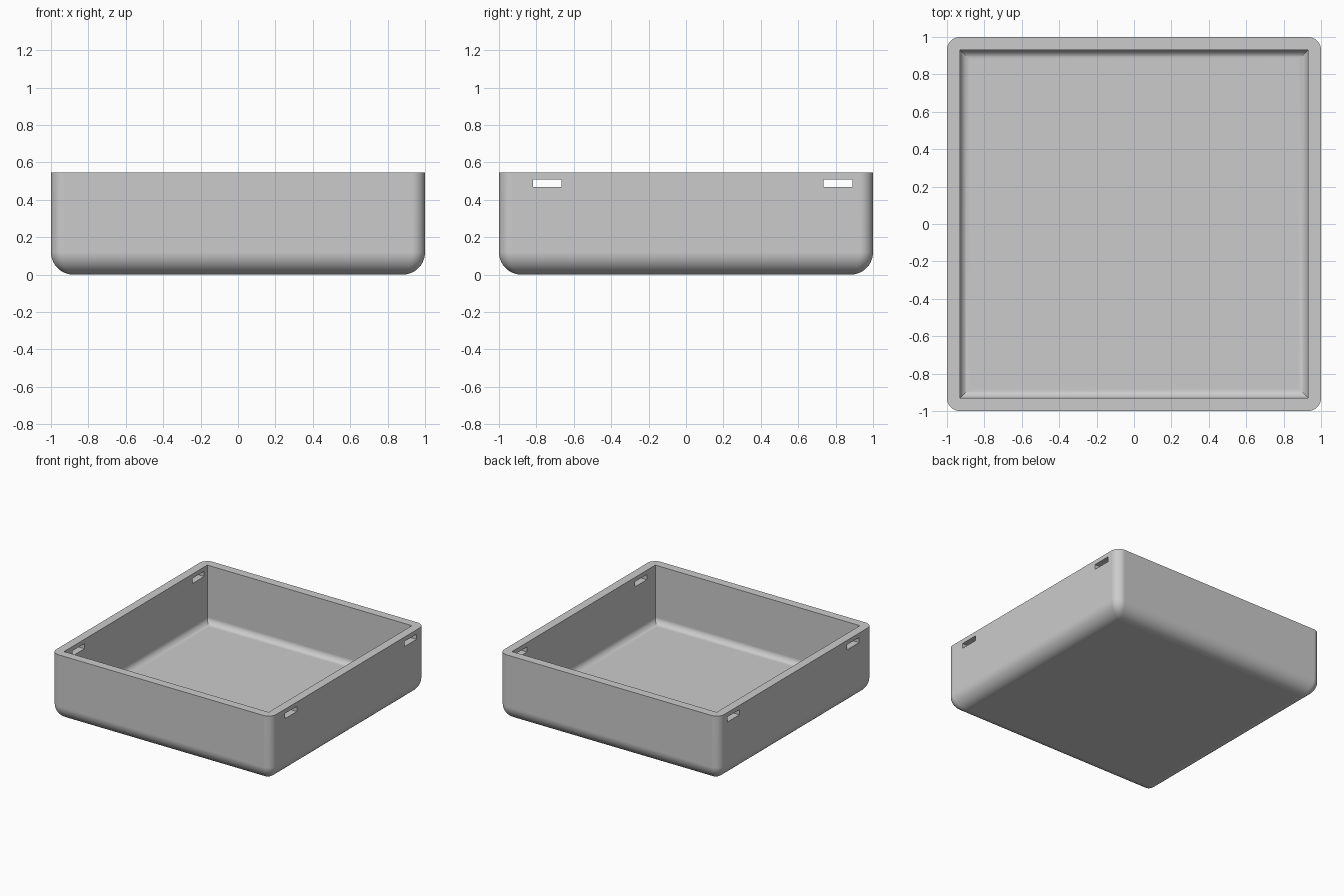
import bpy, bmesh, math
from mathutils import Vector

cube = bpy.data.objects.get("Cube")
if cube:
    bpy.data.objects.remove(cube, do_unlink=True)

WALL = 0.07          # shell thickness
FILLET = 0.05        # inner floor fillet radius
INNER = 0.93         # half width of the cavity
HEIGHT = 0.545
STEPS = 10

grey = bpy.data.materials.new("light grey")
grey.use_nodes = True
grey.diffuse_color = (0.6, 0.6, 0.6, 1)
grey.node_tree.nodes["Principled BSDF"].inputs["Base Color"].default_value = (0.6, 0.6, 0.6, 1)

bm = bmesh.new()


def ring(half, z, tilt, offset):
    """Square loop pushed outward along its normals, which rounds the corners."""
    verts = []
    for sx, sy in ((1, 1), (-1, 1), (-1, -1), (1, -1)):
        for i in range(STEPS + 1):
            f = i / STEPS
            if sx * sy < 0:
                f = 1 - f
            a = Vector((sx * math.cos(tilt), 0, -math.sin(tilt)))
            b = Vector((0, sy * math.cos(tilt), -math.sin(tilt)))
            n = a.lerp(b, f).normalized()
            angle = a.angle(b, 0)
            if angle > 1e-4:
                n = (a * math.sin((1 - f) * angle) + b * math.sin(f * angle)) / math.sin(angle)
            verts.append(bm.verts.new(Vector((sx * half, sy * half, z)) + n * offset))
    return verts


def shell(offset):
    """Rings of one wall surface, from the rim down to the floor."""
    rings = [ring(INNER, HEIGHT, 0, offset)]
    for i in range(STEPS + 1):
        t = math.pi / 2 * i / STEPS
        rings.append(ring(INNER - FILLET * (1 - math.cos(t)),
                          WALL + FILLET * (1 - math.sin(t)), t, offset))
    return rings


# Tray: outer underside up to the rim, then down the cavity
loops = shell(WALL)[::-1] + shell(0)
for low, high in zip(loops, loops[1:]):
    for i in range(len(low)):
        j = (i + 1) % len(low)
        bm.faces.new((low[i], low[j], high[j], high[i]))
bm.faces.new(loops[0][::-1])
bm.faces.new(loops[-1])
bmesh.ops.remove_doubles(bm, verts=bm.verts, dist=1e-5)
bmesh.ops.recalc_face_normals(bm, faces=bm.faces)
mesh = bpy.data.meshes.new("tray")
bm.to_mesh(mesh)
bm.free()
tray = bpy.data.objects.new("tray", mesh)
bpy.context.collection.objects.link(tray)
mesh.materials.append(grey)

bpy.ops.object.select_all(action="DESELECT")

# Strap slots through both side walls
for y in (-0.742, 0.812):
    bpy.ops.mesh.primitive_cube_add(size=1, location=(0, y, 0.488))
    cutter = bpy.context.object
    cutter.name = "slot_cutter"
    cutter.hide_render = True
    cutter.scale = (2.4, 0.154, 0.042)
    cutter.data.materials.append(grey)
    bpy.context.view_layer.update()
    cut = tray.modifiers.new("slot", "BOOLEAN")
    cut.object = cutter
    cut.operation = "DIFFERENCE"
    cut.solver = "EXACT"
    bpy.context.view_layer.objects.active = tray
    bpy.ops.object.modifier_apply(modifier=cut.name)
    bpy.data.objects.remove(cutter, do_unlink=True)

# Smooth fillets, crisp rim and flat walls
bpy.ops.object.select_all(action="DESELECT")
tray.select_set(True)
bpy.context.view_layer.objects.active = tray
bpy.ops.object.shade_smooth_by_angle(angle=math.radians(30))
weighted = tray.modifiers.new("flat walls", "WEIGHTED_NORMAL")
weighted.keep_sharp = True
